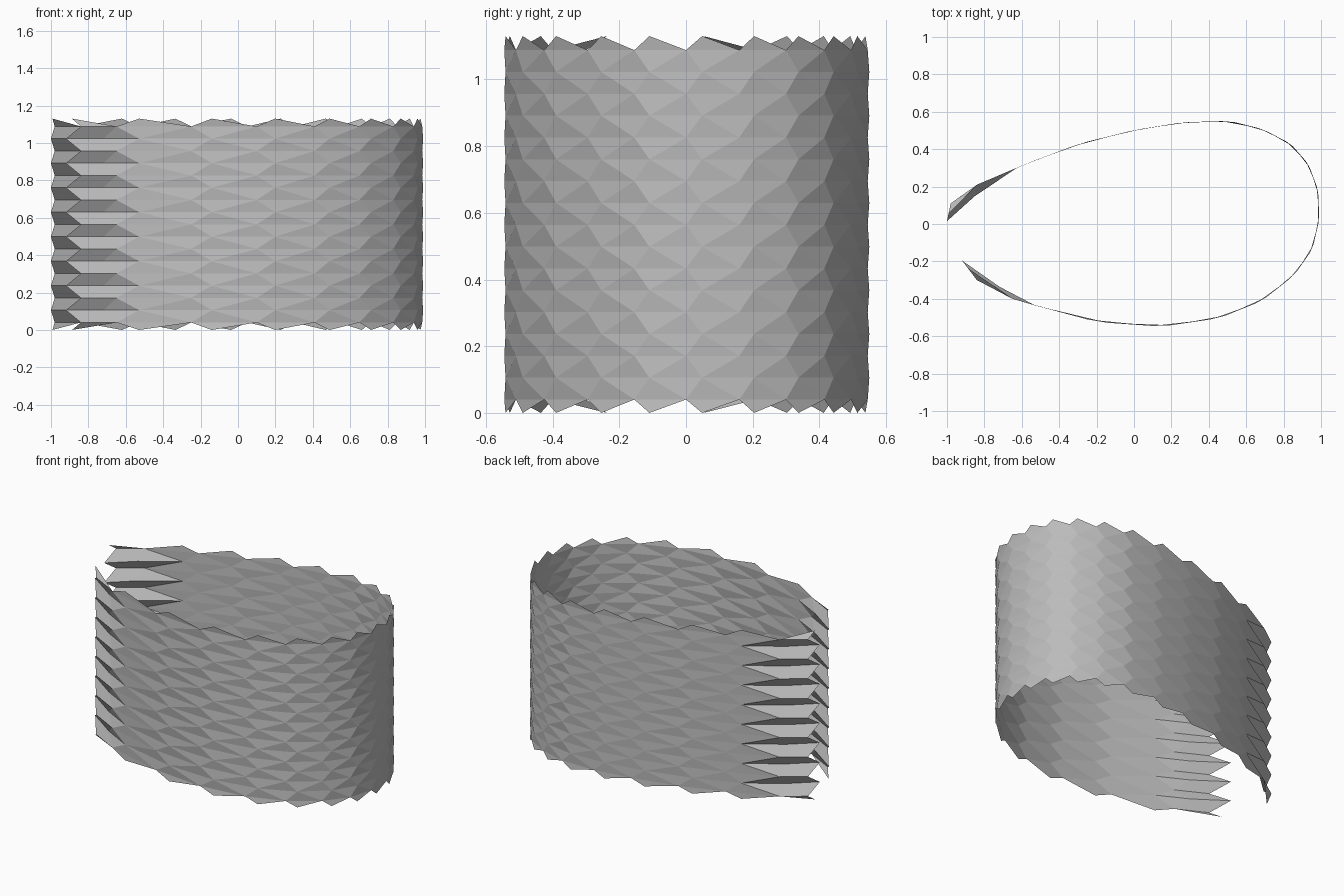
import bpy, bmesh
from mathutils import Vector
from mathutils.geometry import interpolate_bezier

if "Cube" in bpy.data.objects:
    bpy.data.objects.remove(bpy.data.objects["Cube"])

PERIODS, PITCH, Z0, HEIGHT = 8, 0.131, 0.04, 1.13

# Fold corners of the wall in plan, running from the front end round to the back end
P = [Vector(p) for p in [
    (-.65, -.40), (-.25, -.51), (.10, -.545), (.41, -.51), (.65, -.425), (.83, -.295),
    (.94, -.155), (.985, 0), (.985, .16), (.94, .30), (.85, .415), (.71, .495),
    (.535, .545), (.30, .545), (.05, .51), (-.25, .44), (-.53, .34), (-.84, .21)]]


def on_curve(i, t):
    """Point on a smooth curve between corners i and i+1."""
    a, b = P[i], P[i + 1]
    before = P[i - 1] if i else 2 * a - b
    after = P[i + 2] if i + 2 < len(P) else 2 * b - a
    pts = interpolate_bezier(a, a + (b - before) / 6, b - (after - a) / 6, b, 11)
    return pts[round(t * 10)]


mid = [on_curve(i, 0.3) for i in range(len(P) - 1)]
# Corner rows and in-between rows, with the deeper folds at both open ends
row_a = [Vector((-.84, -.30))] + P + [Vector((-.98, .11))]
row_b = ([Vector((-.92, -.195)), Vector((-.72, -.335))] + mid
         + [Vector((-.85, .15)), Vector((-1, .015))])

bm = bmesh.new()


def add_row(points, z):
    return [bm.verts.new((p.x, p.y, z)) for p in points]


def fold(a, b, flip):
    """Zip a corner row and an in-between row with folded facets."""
    n = len(a)
    faces = [(a[0], a[1], b[1], b[0]), (a[-2], a[-1], b[-1], b[-2])]
    faces += [(a[k], b[k + 1], b[k]) for k in range(1, n - 1)]
    faces += [(a[k], a[k + 1], b[k + 1]) for k in range(1, n - 2)]
    for f in faces:
        bm.faces.new(f[::-1] if flip else f)


a_rows = [add_row(row_a, Z0 + PITCH * k) for k in range(PERIODS + 1)]
for k in range(PERIODS):
    b = add_row(row_b, Z0 + PITCH * (k + 0.5))
    fold(a_rows[k], b, False)
    fold(a_rows[k + 1], b, True)

# Saw teeth along the top and bottom rims
tips = [row_b[0].lerp(row_a[0], .4)] + mid + [row_b[-1].lerp(row_a[-1], .4)]
for row, z, flip in ((a_rows[0], 0, True), (a_rows[-1], HEIGHT, False)):
    for k, tip in enumerate(add_row(tips, z)):
        f = (row[k], row[k + 1], tip)
        bm.faces.new(f[::-1] if flip else f)

mesh = bpy.data.meshes.new("folded_wall")
bm.to_mesh(mesh)
bm.free()
wall = bpy.data.objects.new("folded_wall", mesh)
bpy.context.collection.objects.link(wall)

grey = bpy.data.materials.new("light_grey")
grey.diffuse_color = (0.5, 0.5, 0.5, 1)
grey.use_nodes = True
grey.node_tree.nodes["Principled BSDF"].inputs["Base Color"].default_value = grey.diffuse_color
mesh.materials.append(grey)
